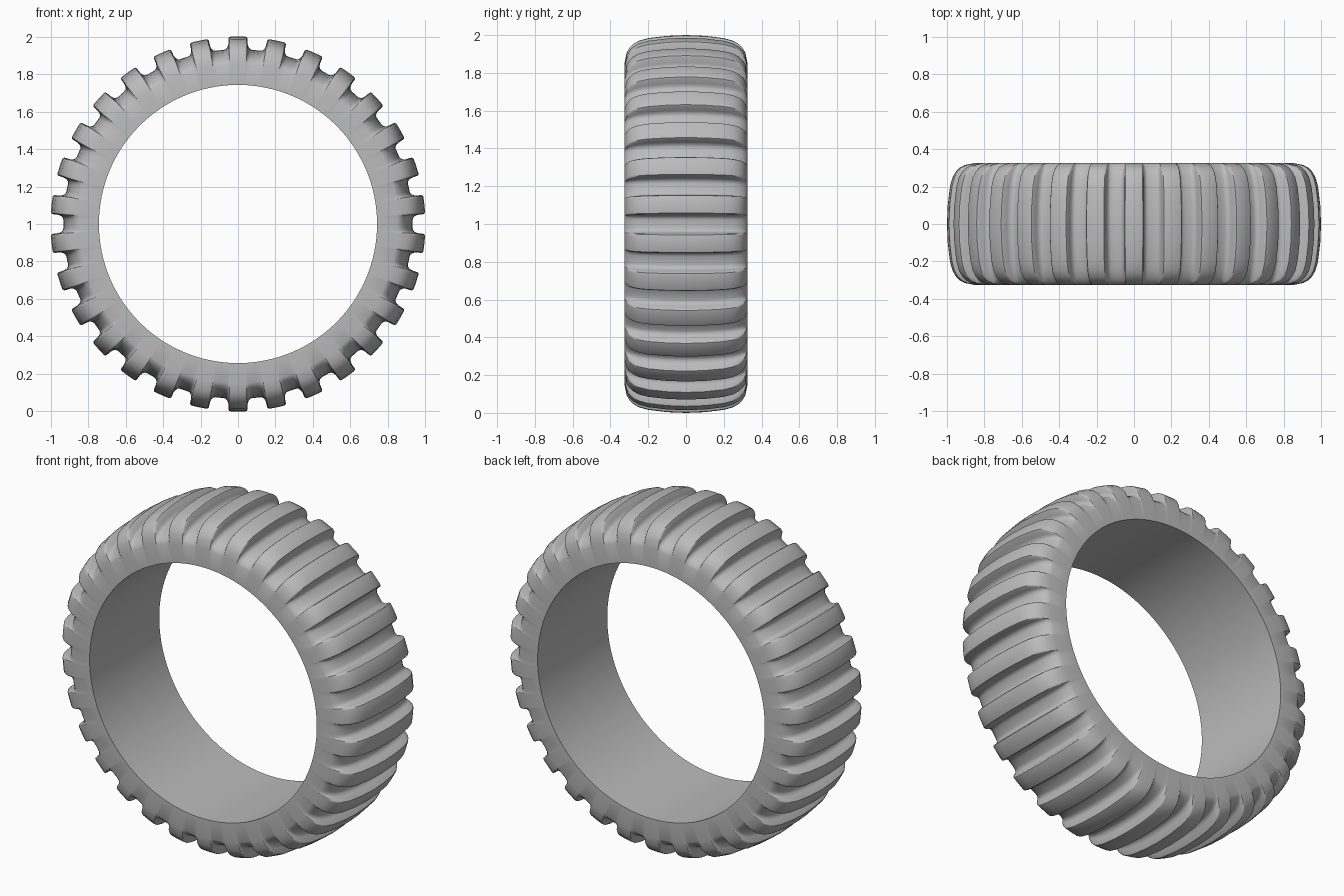
import bpy, bmesh, math

cube = bpy.data.objects.get("Cube")
if cube:
    bpy.data.objects.remove(cube, do_unlink=True)

LUGS = 30
PITCH = 360 / LUGS
BORE = 0.742

# Half cross-section: (distance from centre plane, lug radius, groove radius)
half = [(0, 1.0, 0.932), (0.1, 0.996, 0.929), (0.2, 0.984, 0.918), (0.25, 0.97, 0.907),
        (0.28, 0.952, 0.895), (0.30, 0.932, 0.882), (0.315, 0.905, 0.868), (0.325, 0.855, 0.85)]
tread = [(-y, a, b) for y, a, b in reversed(half[1:])] + half

# One side of a lug: (degrees from lug centre, height of lug)
flank = [(0, 1), (2.3, 1), (2.7, 0.97), (2.95, 0.86), (3.1, 0.4),
         (3.4, 0.2), (3.9, 0.06), (4.6, 0), (6, 0)]
lug = [(-d, h) for d, h in reversed(flank[1:-1])] + flank

# Sweep the closed section round the axle
bm = bmesh.new()
rings = []
for i in range(LUGS):
    for deg, h in lug:
        ang = math.radians(i * PITCH + deg)
        section = [(y, g + (l - g) * h) for y, l, g in tread]
        section += [(0.325, BORE), (-0.325, BORE)]
        rings.append([bm.verts.new((r * math.sin(ang), y, 1 + r * math.cos(ang)))
                      for y, r in section])
for a, b in zip(rings, rings[1:] + rings[:1]):
    for j in range(len(a)):
        k = (j + 1) % len(a)
        bm.faces.new((a[j], a[k], b[k], b[j]))
bmesh.ops.recalc_face_normals(bm, faces=bm.faces)
mesh = bpy.data.meshes.new("tyre")
bm.to_mesh(mesh)
bm.free()
tyre = bpy.data.objects.new("tyre", mesh)
bpy.context.collection.objects.link(tyre)

# Plain grey rubber
grey = bpy.data.materials.new("rubber_grey")
grey.use_nodes = True
colour = (0.5, 0.5, 0.5, 1)
grey.diffuse_color = colour
grey.node_tree.nodes["Principled BSDF"].inputs["Base Color"].default_value = colour
mesh.materials.append(grey)

# Smooth faces with crisp rim edges
bpy.context.view_layer.objects.active = tyre
tyre.select_set(True)
bpy.ops.object.shade_smooth_by_angle(angle=math.radians(40))
